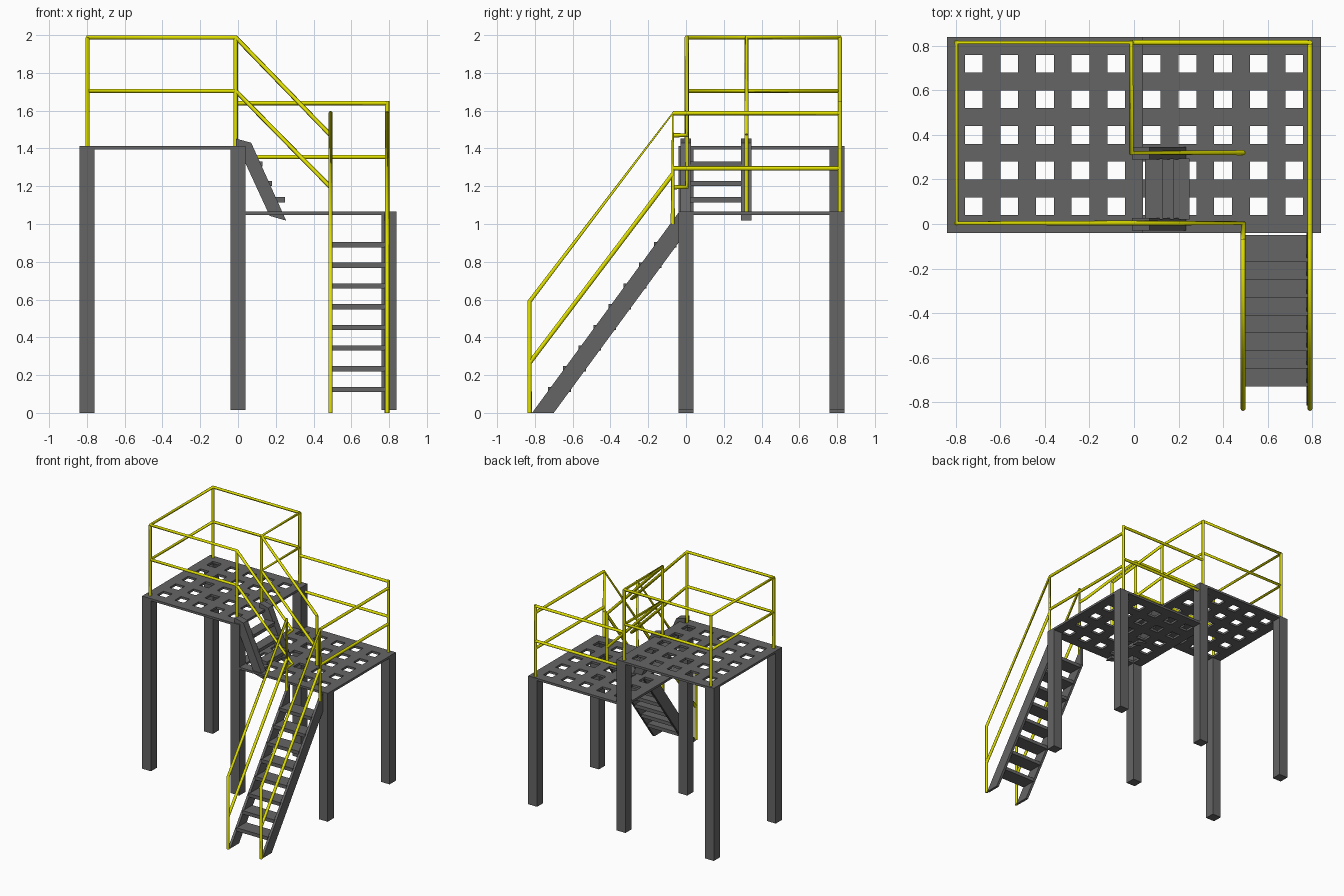
import bpy, bmesh

if "Cube" in bpy.data.objects:
    bpy.data.objects.remove(bpy.data.objects["Cube"])


def material(name, color):
    m = bpy.data.materials.new(name)
    m.diffuse_color = color
    m.use_nodes = True
    m.node_tree.nodes["Principled BSDF"].inputs["Base Color"].default_value = m.diffuse_color
    return m


STEEL = material("dark_steel", (0.13, 0.13, 0.13, 1))
YELLOW = material("yellow_paint", (0.75, 0.75, 0.0, 1))


def finish(name, bm, mat=STEEL):
    bmesh.ops.recalc_face_normals(bm, faces=bm.faces)
    me = bpy.data.meshes.new(name)
    bm.to_mesh(me)
    bm.free()
    me.materials.append(mat)
    ob = bpy.data.objects.new(name, me)
    bpy.context.collection.objects.link(ob)
    return ob


def box(name, lo, hi):
    bm = bmesh.new()
    bmesh.ops.create_cube(bm, size=1)
    for v in bm.verts:
        v.co = [(a + b) / 2 + c * (b - a) for a, b, c in zip(lo, hi, v.co)]
    return finish(name, bm)


def plate(name, points, offset):
    """Extrude a closed outline of 3D points along an offset."""
    bm = bmesh.new()
    f = bm.faces.new([bm.verts.new(p) for p in points])
    r = bmesh.ops.extrude_face_region(bm, geom=[f], use_keep_orig=True)
    moved = [g for g in r["geom"] if isinstance(g, bmesh.types.BMVert)]
    bmesh.ops.translate(bm, verts=moved, vec=offset)
    return finish(name, bm)


def deck(name, x0, z_top):
    """Square deck with a 5 x 5 grid of square holes."""
    bm = bmesh.new()
    cuts = [0] + [0.08 + 0.08 * i for i in range(10)] + [0.88]
    vs = [[bm.verts.new((x0 + a, -0.04 + b, z_top)) for b in cuts] for a in cuts]
    for i in range(11):
        for j in range(11):
            if not (i % 2 and j % 2):
                bm.faces.new((vs[i][j], vs[i + 1][j], vs[i + 1][j + 1], vs[i][j + 1]))
    for v in [v for v in bm.verts if not v.link_faces]:
        bm.verts.remove(v)
    for f in bm.faces:
        if f.normal.z < 0:
            f.normal_flip()
    ob = finish(name, bm)
    if ob.data.polygons[0].normal.z < 0:
        ob.data.flip_normals()
    s = ob.modifiers.new("thickness", "SOLIDIFY")
    s.thickness = 0.018
    s.offset = -1
    return ob


def rails(name, paths):
    """Round tubes following open polylines."""
    cu = bpy.data.curves.new(name, "CURVE")
    cu.dimensions = "3D"
    cu.bevel_depth = 0.0115
    cu.bevel_resolution = 2
    cu.use_fill_caps = True
    for path in paths:
        sp = cu.splines.new("POLY")
        sp.points.add(len(path) - 1)
        for p, co in zip(sp.points, path):
            p.co = (*co, 1)
    cu.materials.append(YELLOW)
    ob = bpy.data.objects.new(name, cu)
    bpy.context.collection.objects.link(ob)


# Decks
deck("upper_deck", -0.84, 1.412)
deck("lower_deck", -0.04, 1.065)

# Legs
for label, x, bottom, top in (("left", -0.8, 0.0, 1.41), ("middle", 0, 0.015, 1.41),
                              ("right", 0.8, 0.015, 1.063)):
    for side, y in (("front", 0), ("back", 0.8)):
        box(f"{label}_{side}_leg", (x - 0.04, y - 0.04, bottom), (x + 0.04, y + 0.04, top))

# Main stair
for side, x in (("left", 0.48), ("right", 0.775)):
    prof = [(-0.815, 0), (-0.70, 0), (-0.04, 0.90), (-0.04, 1.06)]
    plate(f"stair_{side}_stringer", [(x, y, z) for y, z in prof], (0.02, 0, 0))
for i in range(8):
    y, z = -0.73 + 0.08 * i, 0.11 + 0.1095 * i
    box(f"stair_tread_{i + 1}", (0.495, y, z), (0.78, y + 0.12, z + 0.028))

# Short stair between the decks
prof = [(-0.01, 1.452), (0.07, 1.43), (0.255, 1.018), (0.168, 1.043), (0.04, 1.32), (-0.01, 1.40)]
for side, y in (("front", -0.03), ("back", 0.29)):
    plate(f"short_stair_{side}_stringer", [(x, y, z) for x, z in prof], (0, 0.056, 0))
for i, (x, z) in enumerate(((0.05, 1.305), (0.10, 1.20), (0.17, 1.115))):
    box(f"short_stair_tread_{i + 1}", (x, 0.02, z), (x + 0.08, 0.295, z + 0.027))

# Upper guard rail with its sloping handrails
L, M, F, B, C = -0.797, -0.012, 0.004, 0.815, 0.32
paths = [[(x, y, 1.40), (x, y, 1.988)] for x, y in ((L, F), (L, B), (M, B), (M, C), (M, F))]
for z, end in ((1.988, 1.47), (1.705, 1.195)):
    paths.append([(0.49, -0.07, end), (0.49, F, end), (M, F, z), (L, F, z), (L, B, z),
                  (M, B, z), (M, C, z), (0.49, C, end)])
paths.append([(0.49, C, 1.055), (0.49, C, 1.47)])
rails("upper_guard_rail", paths)

# Lower guard rail
R, S = 0.79, -0.07
paths = [[(R, B, 1.055), (R, B, 1.65)]]
paths += [[(M, B, z), (R, B, z)] for z in (1.64, 1.355)]
paths += [[(R, B, z), (R, S, z)] for z in (1.587, 1.295)]
rails("lower_guard_rail", paths)

# Main stair handrails
for side, x in (("left", 0.49), ("right", R)):
    rails(f"stair_{side}_handrail", [
        [(x, S, 1.0), (x, S, 1.587), (x, -0.828, 0.59), (x, -0.828, 0)],
        [(x, S, 1.265), (x, -0.828, 0.265)]])
